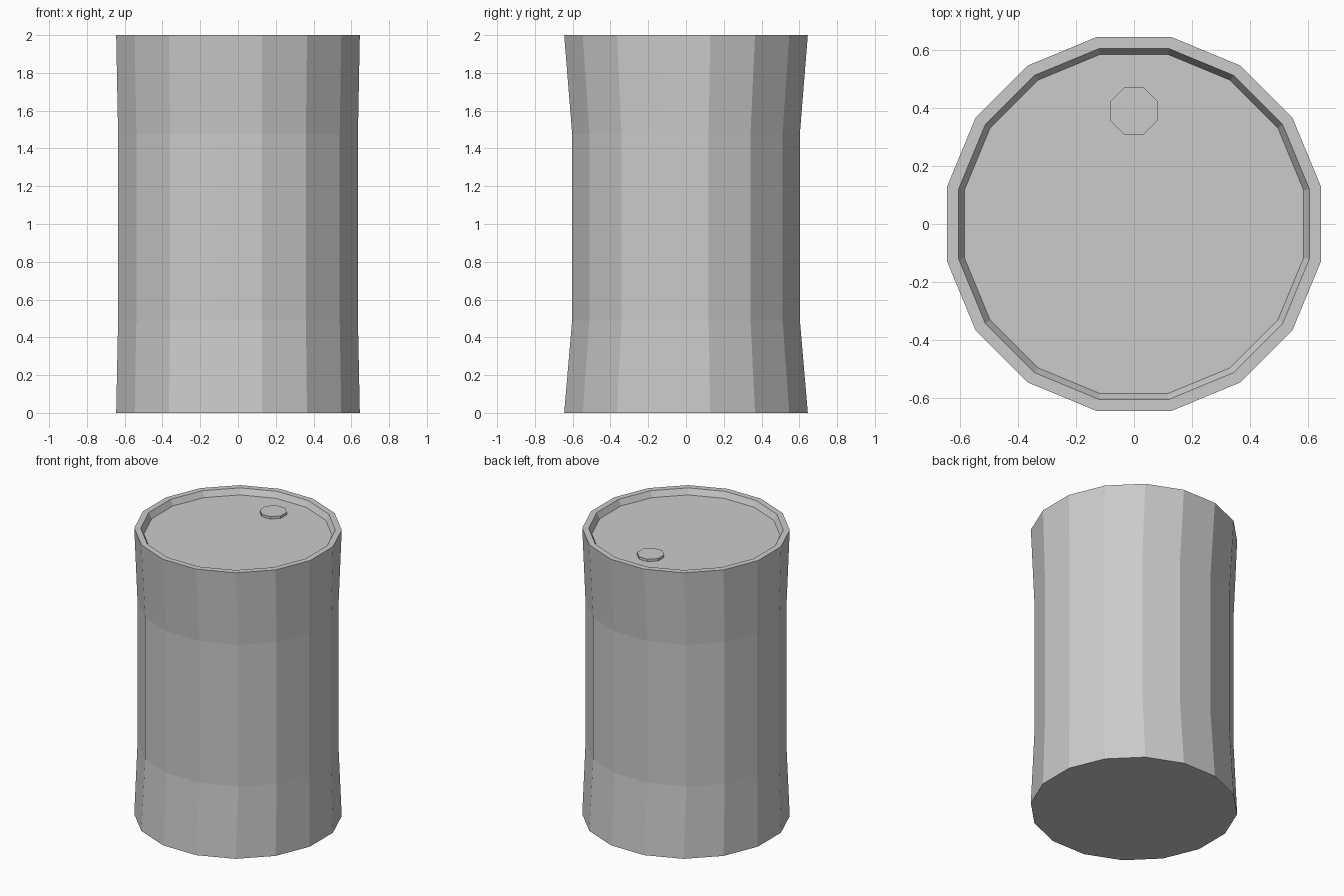
import bpy, bmesh
from math import cos, sin, pi

if "Cube" in bpy.data.objects:
    bpy.data.objects.remove(bpy.data.objects["Cube"])


def loft(name, sides, rings, cx=0, cy=0):
    """Stack n-gon rings (x half-width, y half-width, z), cap both ends."""
    bm = bmesh.new()
    k = 1 / cos(pi / sides)
    angles = [(i + 0.5) * 2 * pi / sides for i in range(sides)]
    loops = [[bm.verts.new((cx + hx * k * cos(a), cy + hy * k * sin(a), z))
              for a in angles] for hx, hy, z in rings]
    for lo, hi in zip(loops, loops[1:]):
        for i in range(sides):
            j = (i + 1) % sides
            bm.faces.new((lo[i], lo[j], hi[j], hi[i]))
    bm.faces.new(loops[0][::-1])
    bm.faces.new(loops[-1])
    mesh = bpy.data.meshes.new(name)
    bm.to_mesh(mesh)
    bm.free()
    obj = bpy.data.objects.new(name, mesh)
    bpy.context.collection.objects.link(obj)
    return obj


# Barrel body: pinched waist, flat rim, recessed lid
loft("barrel_body", 16, [
    (0.645, 0.645, 0.0),
    (0.635, 0.603, 0.49),
    (0.635, 0.603, 1.48),
    (0.645, 0.645, 2.0),
    (0.605, 0.605, 2.0),
    (0.585, 0.585, 1.96),
])

# Filler cap on the lid
loft("filler_cap", 8, [(0.081, 0.081, 1.955), (0.081, 0.081, 1.977)], cy=0.39)
